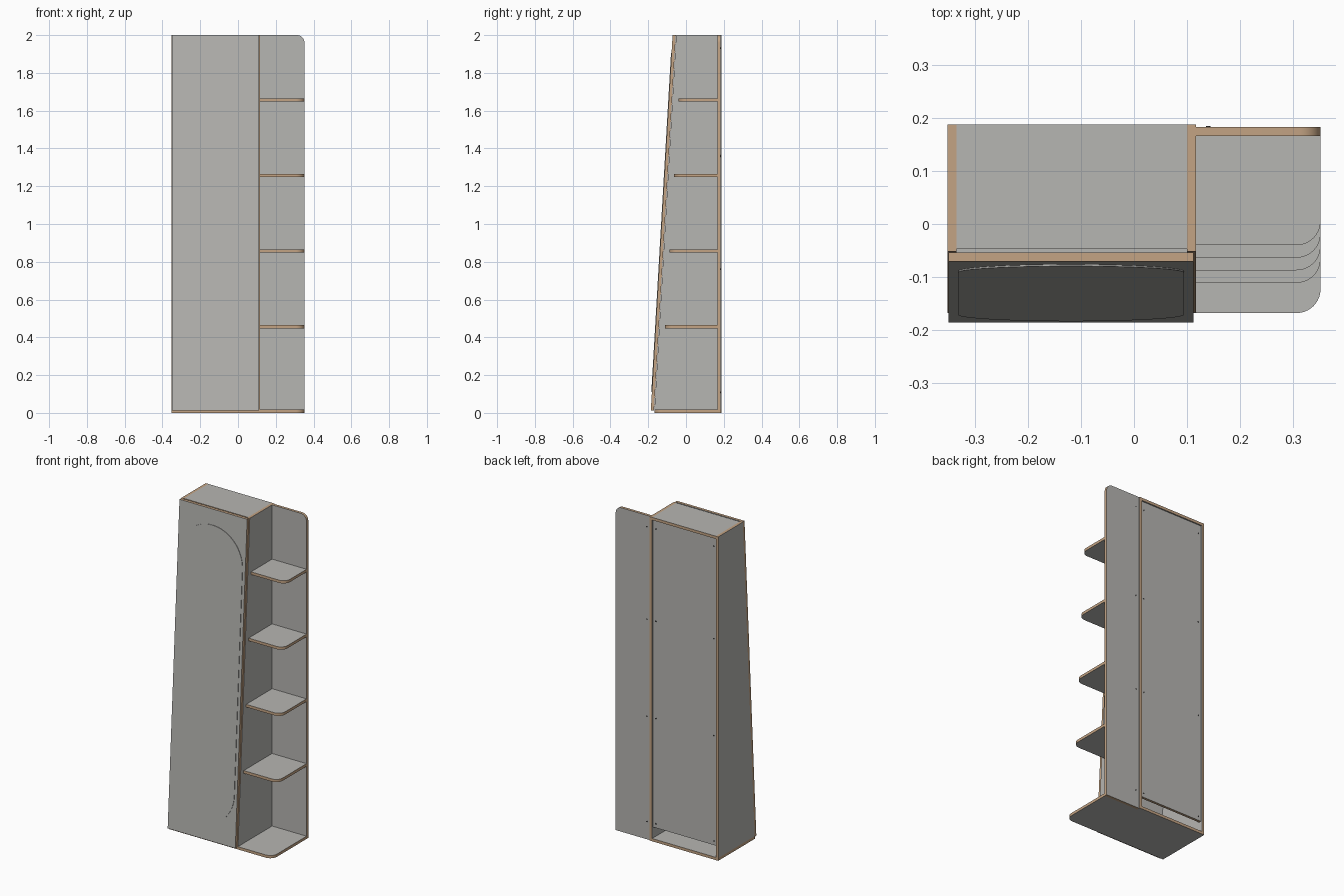
import bpy, bmesh
from math import sin, cos, radians

default = bpy.data.objects.get("Cube")
if default:
    bpy.data.objects.remove(default, do_unlink=True)


def material(name, rgb):
    m = bpy.data.materials.new(name)
    m.use_nodes = True
    m.diffuse_color = (*rgb, 1)
    m.node_tree.nodes["Principled BSDF"].inputs["Base Color"].default_value = (*rgb, 1)
    return m


GREY = material("grey laminate", (0.47, 0.465, 0.445))
WOOD = material("wood edge", (0.55, 0.37, 0.23))
DARK = material("dark screw", (0.05, 0.05, 0.05))

T = 0.017                              # board thickness
LEFT, RIGHT = -0.352, 0.352            # overall width
INNER = 0.117                          # cabinet face next to the shelves
FRONT, BACK = -0.168, 0.188            # carcass depth at the floor
SLOPE = 0.058                          # lean of the front, y per z
BOARD_BACK = 0.183                     # rear face of the shelf backboard
BOARD_FRONT = BOARD_BACK - T
parts = []


def arc(cx, cy, r, start, end, steps=10):
    angles = [radians(start + (end - start) * i / steps) for i in range(steps + 1)]
    return [(cx + r * cos(a), cy + r * sin(a)) for a in angles]


def rect(a0, b0, a1, b1):
    return [(a0, b0), (a1, b0), (a1, b1), (a0, b1)]


def board(name, outline, axis, lo, hi, face=GREY, edge=WOOD, lean=0.0):
    """Extrude an outline along an axis; broad faces and edges get own colours."""
    def place(p, d):
        a, b = p
        x, y, z = {"x": (d, a, b), "y": (a, d, b), "z": (a, b, d)}[axis]
        return (x, y + lean * z, z)

    bm = bmesh.new()
    low = [bm.verts.new(place(p, lo)) for p in outline]
    high = [bm.verts.new(place(p, hi)) for p in outline]
    bm.faces.new(low)
    bm.faces.new(high)
    n = len(outline)
    for i in range(n):
        j = (i + 1) % n
        bm.faces.new((low[i], low[j], high[j], high[i])).material_index = 1
    bmesh.ops.recalc_face_normals(bm, faces=bm.faces)
    mesh = bpy.data.meshes.new(name)
    bm.to_mesh(mesh)
    bm.free()
    mesh.materials.append(face)
    mesh.materials.append(edge)
    obj = bpy.data.objects.new(name, mesh)
    bpy.context.collection.objects.link(obj)
    parts.append(obj)


# Cabinet sides with a leaning front edge
side = [(FRONT + SLOPE * T, T), (BACK, T), (BACK, 2), (FRONT + SLOPE * 2, 2)]
board("right_side_panel", side, "x", LEFT, LEFT + T)
board("left_side_panel", side, "x", INNER - T, INNER)

# Top, and floor board running under cabinet and shelves
board("top_panel", rect(LEFT + T, -0.047, INNER - T, BACK), "z", 2 - T, 2)
R = 0.045
floor = [(LEFT, FRONT)] + arc(RIGHT - R, FRONT + R, R, -90, 0)
floor += [(RIGHT, BOARD_FRONT), (INNER, BOARD_FRONT), (INNER, BACK), (LEFT, BACK)]
board("floor_board", floor, "z", 0, T)

# Recessed cabinet back, open at the foot
board("cabinet_back", rect(LEFT + T, 0.085, INNER - T, 2 - T), "y", 0.164, 0.18)

# Leaning door with a raised capsule panel
DOOR = -0.187
board("door", rect(-0.35, 0.012, 0.112, 2), "y", DOOR, DOOR + T, lean=SLOPE)
CX, CR = -0.119, 0.213
capsule = arc(CX, 1.905 - CR, CR, 0, 180, 32) + arc(CX, 0.11 + CR, CR, 180, 360, 32)
board("door_panel", capsule, "y", DOOR - 0.003, DOOR, edge=GREY, lean=SLOPE)

# Backboard of the open shelves, one rounded top corner
r = 0.04
back = [(INNER, 0), (RIGHT, 0)] + arc(RIGHT - r, 2 - r, r, 0, 90) + [(INNER, 2)]
board("shelf_backboard", back, "y", BOARD_FRONT, BOARD_BACK)

# Open shelves, shallower towards the top
for i in range(4):
    top = 0.465 + 0.4 * i
    front = -0.111 + 0.0237 * i
    outline = [(INNER, front)] + arc(RIGHT - R, front + R, R, -90, 0)
    outline += [(RIGHT, BOARD_FRONT), (INNER, BOARD_FRONT)]
    board(f"shelf_{i + 1}", outline, "z", top - T, top)

# Screw heads on the rear
for x, y in ((0.14, BOARD_BACK), (0.08, 0.18), (-0.316, 0.18)):
    for z in (0.11, 0.76, 1.36, 1.93):
        board("screw_head", arc(x, z, 0.004, 0, 330, 11), "y", y, y + 0.002, DARK, DARK)

# Smooth the rounded corners, keep board edges crisp
bpy.ops.object.select_all(action="DESELECT")
for obj in parts:
    obj.select_set(True)
bpy.context.view_layer.objects.active = parts[0]
bpy.ops.object.shade_smooth_by_angle(angle=radians(35))
